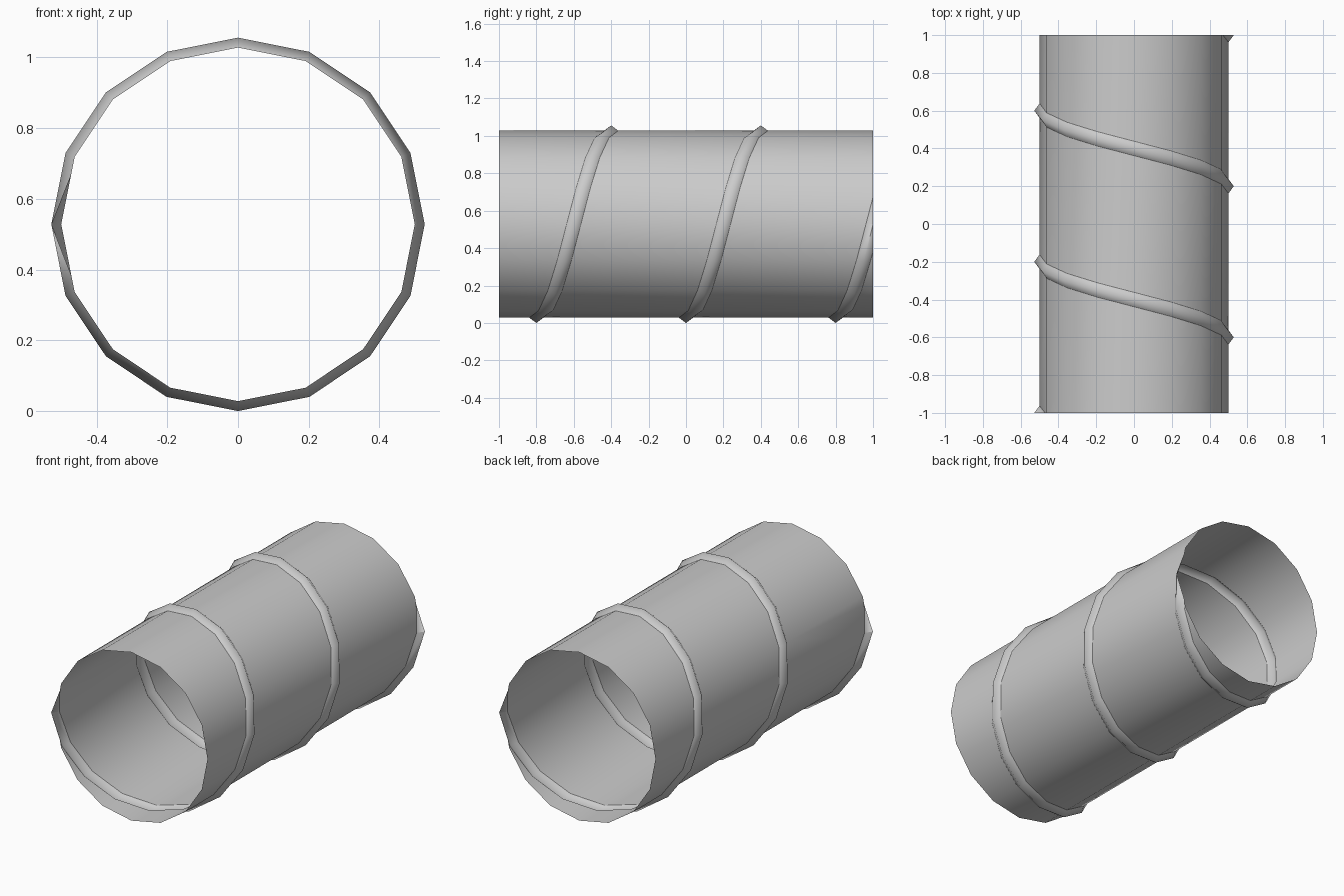
import bpy, bmesh
from math import cos, sin, tau, hypot

cube = bpy.data.objects.get("Cube")
if cube:
    bpy.data.objects.remove(cube)

SIDES = 16          # facets around the duct
PITCH = 0.8         # advance of the spiral per turn
RADIUS = 0.5
RIB_HEIGHT = 0.028
RIB_HALF = 0.038
CENTRE_Z = RADIUS + RIB_HEIGHT

metal = bpy.data.materials.new("grey metal")
metal.use_nodes = True
grey = (0.6, 0.6, 0.6, 1)
metal.diffuse_color = grey
metal.node_tree.nodes["Principled BSDF"].inputs["Base Color"].default_value = grey

# One pitch of the wall: folded rib, then flat wall up to the next rib
profile = [(-RIB_HALF, RADIUS), (0, RADIUS + RIB_HEIGHT),
           (RIB_HALF, RADIUS), (PITCH - RIB_HALF, RADIUS)]

# Sweep the profile along a helix to form the open sheet duct
bm = bmesh.new()
rings = []
for step in range(-3 * SIDES, 4 * SIDES + 1):
    angle = tau * step / SIDES
    shift = -0.6 + PITCH * step / SIDES
    rings.append([bm.verts.new((r * cos(angle), shift + y, CENTRE_Z + r * sin(angle)))
                  for y, r in profile])
for a, b in zip(rings, rings[1:]):
    for i in range(len(profile) - 1):
        bm.faces.new((a[i], a[i + 1], b[i + 1], b[i]))
bmesh.ops.remove_doubles(bm, verts=bm.verts, dist=0.0005)

# Trim both ends square
for end in (-1, 1):
    bmesh.ops.bisect_plane(bm, geom=bm.verts[:] + bm.edges[:] + bm.faces[:],
                           plane_co=(0, end, 0), plane_no=(0, end, 0),
                           clear_outer=True)

# Smooth shading, with a crisp crease along the foot of the rib
bm.normal_update()
for face in bm.faces:
    face.smooth = True
for edge in bm.edges:
    at_wall = all(hypot(v.co.x, v.co.z - CENTRE_Z) < RADIUS + 0.002 for v in edge.verts)
    if at_wall and edge.calc_face_angle(0) > 0.5:
        edge.smooth = False

mesh = bpy.data.meshes.new("spiral_duct")
bm.to_mesh(mesh)
bm.free()
mesh.materials.append(metal)
duct = bpy.data.objects.new("spiral_duct", mesh)
bpy.context.collection.objects.link(duct)
